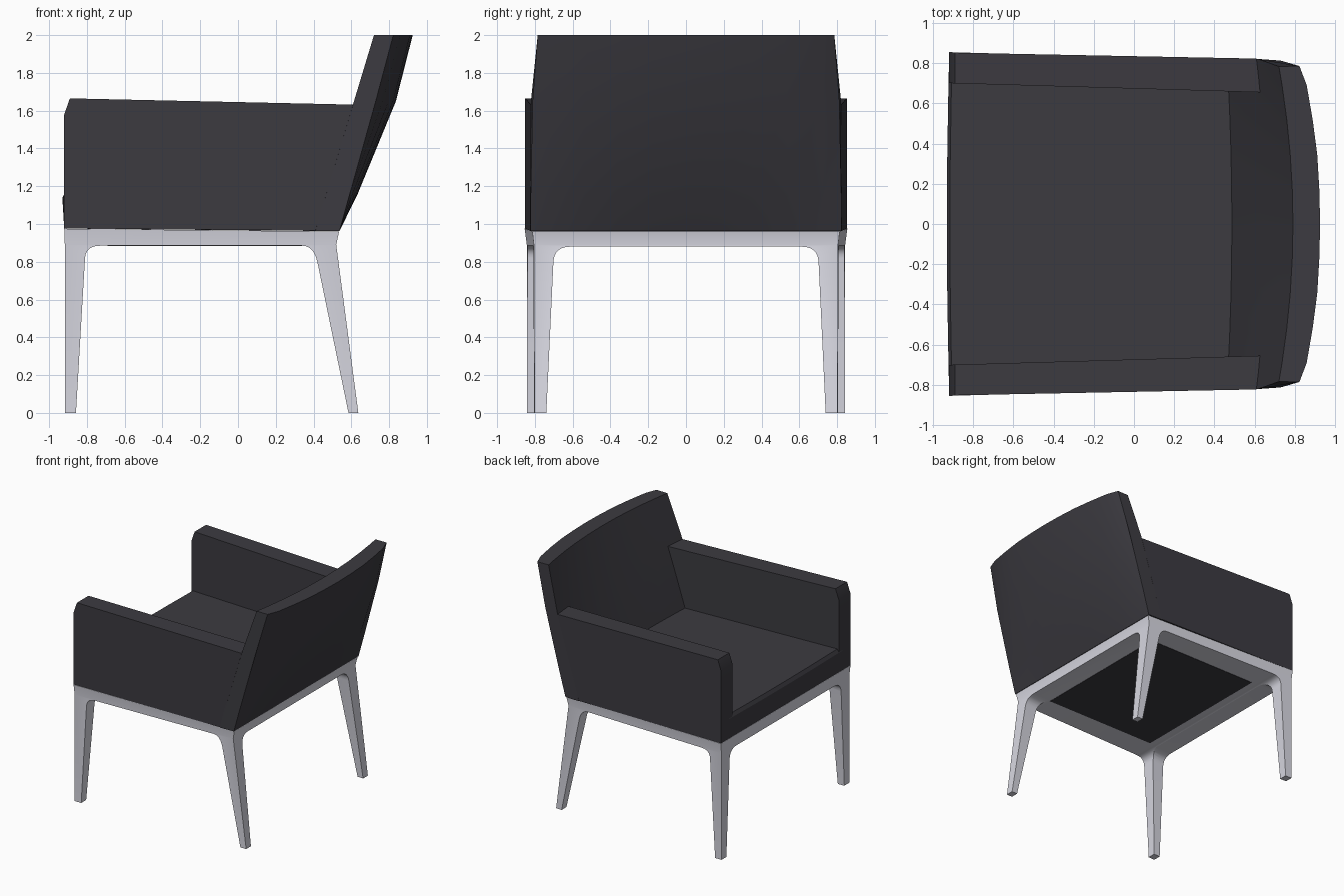
import bpy, bmesh, math

if "Cube" in bpy.data.objects:
    bpy.data.objects.remove(bpy.data.objects["Cube"])


def material(name, rgb):
    m = bpy.data.materials.new(name)
    m.diffuse_color = (*rgb, 1)
    m.use_nodes = True
    m.node_tree.nodes["Principled BSDF"].inputs["Base Color"].default_value = m.diffuse_color
    return m


fabric = material("charcoal upholstery", (0.045, 0.043, 0.052))
metal = material("light grey frame", (0.68, 0.68, 0.75))


def lerp(a, b, f):
    return a + (b - a) * f


def loft(name, rings, mat, smooth=25):
    """Skin equal-length closed rings and cap both ends."""
    bm = bmesh.new()
    vs = [[bm.verts.new(p) for p in r] for r in rings]
    n = len(rings[0])
    for a, b in zip(vs, vs[1:]):
        for i in range(n):
            j = (i + 1) % n
            bm.faces.new((a[i], a[j], b[j], b[i]))
    bm.faces.new(vs[0])
    bm.faces.new(vs[-1])
    bmesh.ops.recalc_face_normals(bm, faces=bm.faces)
    me = bpy.data.meshes.new(name)
    bm.to_mesh(me)
    bm.free()
    me.materials.append(mat)
    ob = bpy.data.objects.new(name, me)
    bpy.context.collection.objects.link(ob)
    activate(ob)
    bpy.ops.object.shade_smooth_by_angle(angle=math.radians(smooth))
    return ob


def activate(ob):
    bpy.ops.object.select_all(action='DESELECT')
    ob.select_set(True)
    bpy.context.view_layer.objects.active = ob


def fillet(a, c, b, n=6):
    """Rounded corner from a to b around c."""
    out = []
    for i in range(n + 1):
        t = i / n
        out.append(tuple((1-t)**2*a[k] + 2*t*(1-t)*c[k] + t*t*b[k] for k in (0, 1)))
    return out


# frame: side arch intersected with end arch gives slab, rails and four legs
side = ([(-.917, 0), (-.917, .89), (-.92, .975), (.535, .96), (.52, .89), (.637, 0), (.585, 0)]
        + fillet((.42, .80), (.40, .885), (.34, .885))
        + fillet((-.73, .885), (-.805, .885), (-.81, .82))
        + [(-.858, 0)])
half = ([(.777, 0)] + fillet((.735, .80), (.73, .88), (.64, .88)))
outer = [(.843, 0), (.843, .89), (.856, .99)]
end = ([(-y, z) for y, z in outer] + outer[::-1] + half
       + [(-y, z) for y, z in half[::-1]])
frame = loft("frame_with_legs", [[(x, y, z) for x, z in side] for y in (-1, 1)], metal)
cutter = loft("end_arch_cutter", [[(x, y, z) for y, z in end] for x in (-1.2, 1.2)], metal)
mod = frame.modifiers.new("arch", 'BOOLEAN')
mod.operation = 'INTERSECT'
mod.solver = 'EXACT'
mod.object = cutter
activate(frame)
bpy.ops.object.modifier_apply(modifier="arch")
bpy.data.objects.remove(cutter)
for v in frame.data.vertices:          # frame narrows towards the back
    v.co.y *= 1 - .045 * (v.co.x + .92) / 1.45
activate(frame)
bpy.ops.object.shade_smooth_by_angle(angle=math.radians(25))

# underside panel
loft("underside_panel", [[(-.69, y, .8825), (.34, y, .8825), (.34, y, .95), (-.69, y, .95)]
                         for y in (-.625, .625)], fabric)

# seat with slightly bowed front
rings = []
for t in (-1, -.89, -.45, 0, .45, .89, 1):
    b = .01 * (1 - t * t)
    rings.append([(-.92, t * .78, .976), (-.92 - b, t * .78, 1.14), (-.905 - b, t * .78, 1.168),
                  (.55, t * .78, 1.155), (.48, t * .78, .963)])
loft("seat", rings, fabric)

# arms: outer face stops at the backrest edge, inner face runs into it
arm = [(-.92, .976), (-.92, 1.58), (-.89, 1.665)]
inner_end = [(.66, 1.63), (.50, .963)]
outer_end = [(.609, 1.632), (.41, .965)]
for s, name in ((-1, "arm_near"), (1, "arm_far")):
    rings = []
    for front, back, tail in ((.70, .655, inner_end), (.852, .822, outer_end)):
        rings.append([(x, s * lerp(front, back, (x + .92) / 1.53), z) for x, z in arm + tail])
    loft(name, rings, fabric)

# backrest: profile swept across the width, bowed and leaning
# height, outer edge x, outer bulge, inner edge x, inner bulge, outer and inner half width
levels = [(.962, .537, 0, .41, .01, .822, .826), (1.16, .592, .042, .463, .025, .822, .825),
          (1.65, .729, .107, .614, .052, .812, .821), (2.0, .822, .103, .72, .07, .785, .783)]
rings = []
for t, o in ((-1, 0), (-.88, .35), (-.66, .64), (-.44, .86), (-.22, .96), (0, 1),
             (.22, .96), (.44, .86), (.66, .64), (.88, .35), (1, 0)):
    out = [(xo + bo * o, t * wo, z) for z, xo, bo, xi, bi, wo, wi in levels]
    inn = [(xi + bi * (1 - t * t), t * wi, z) for z, xo, bo, xi, bi, wo, wi in levels]
    rings.append(out + inn[::-1])
loft("backrest", rings, fabric)
